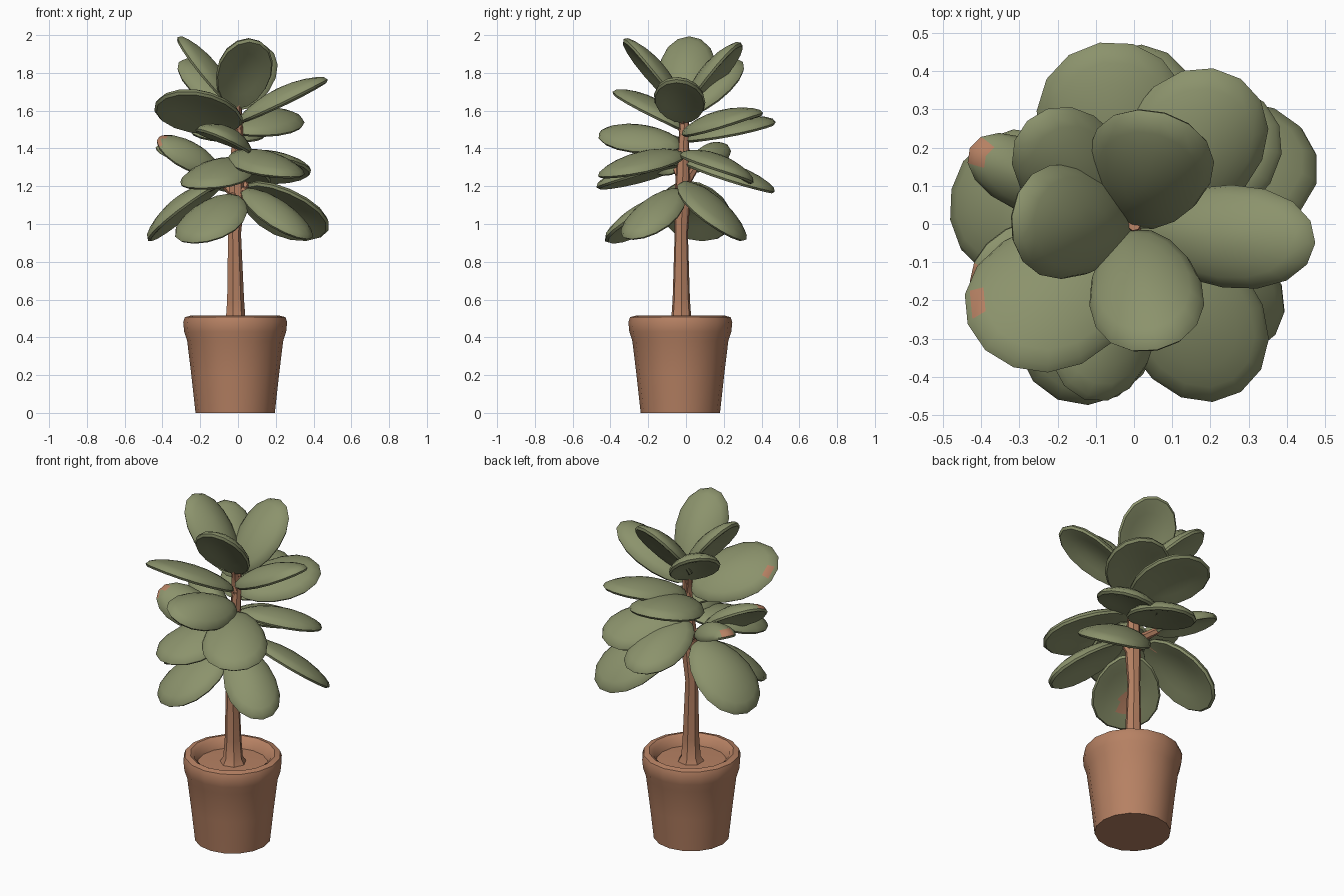
import bpy, bmesh, math
from mathutils import Vector, Matrix

if "Cube" in bpy.data.objects:
    bpy.data.objects.remove(bpy.data.objects["Cube"], do_unlink=True)


def material(name, rgb):
    m = bpy.data.materials.new(name)
    m.use_nodes = True
    m.diffuse_color = (*rgb, 1)
    bsdf = m.node_tree.nodes["Principled BSDF"]
    bsdf.inputs["Base Color"].default_value = (*rgb, 1)
    bsdf.inputs["Roughness"].default_value = 0.9
    return m


GREEN = material("leaf green", (0.26, 0.29, 0.15))
BROWN = material("terracotta brown", (0.47, 0.22, 0.125))


def finish(bm, name, mats, angle=40):
    bmesh.ops.recalc_face_normals(bm, faces=bm.faces)
    me = bpy.data.meshes.new(name)
    bm.to_mesh(me)
    bm.free()
    ob = bpy.data.objects.new(name, me)
    bpy.context.collection.objects.link(ob)
    for m in mats:
        me.materials.append(m)
    bpy.ops.object.select_all(action='DESELECT')
    bpy.context.view_layer.objects.active = ob
    ob.select_set(True)
    bpy.ops.object.shade_smooth_by_angle(angle=math.radians(angle))


def tube(name, points, radii, sides=7):
    """Tapered tube through a few points."""
    bm = bmesh.new()
    pts = [Vector(p) for p in points]
    rings = []
    for i, (p, r) in enumerate(zip(pts, radii)):
        d = pts[min(i + 1, len(pts) - 1)] - pts[max(i - 1, 0)]
        q = Vector((0, 0, 1)).rotation_difference(d)
        rings.append([bm.verts.new(p + q @ Vector((r * math.cos(a), r * math.sin(a), 0)))
                      for a in (2 * math.pi * k / sides for k in range(sides))])
    for a, b in zip(rings, rings[1:]):
        for k in range(sides):
            n = (k + 1) % sides
            bm.faces.new((a[k], a[n], b[n], b[k]))
    bm.faces.new(rings[0])
    bm.faces.new(rings[-1])
    finish(bm, name, [BROWN], 40)


# Pot: one lathed profile with a rolled rim and recessed soil
profile = [(0, 0), (0.210, 0), (0.232, 0.20), (0.254, 0.38), (0.270, 0.43), (0.275, 0.48),
           (0.266, 0.507), (0.235, 0.515), (0.212, 0.50), (0.195, 0.455), (0, 0.462)]
bm = bmesh.new()
vs = [bm.verts.new((r, 0, z)) for r, z in profile]
es = [bm.edges.new(e) for e in zip(vs, vs[1:])]
bmesh.ops.spin(bm, geom=vs + es, axis=(0, 0, 1), cent=(0, 0, 0),
               angle=2 * math.pi, steps=16, use_duplicate=False)
bmesh.ops.remove_doubles(bm, verts=bm.verts, dist=0.0005)
bmesh.ops.translate(bm, verts=bm.verts, vec=(-0.015, -0.03, 0))
finish(bm, "pot", [BROWN])

# Trunk with a flared foot
tube("trunk",
     [(-0.015, -0.025, 0.44), (-0.015, -0.025, 0.49), (-0.015, -0.025, 0.60), (-0.02, -0.025, 0.95),
      (-0.01, -0.02, 1.12), (-0.01, -0.015, 1.35), (0, -0.01, 1.50), (0, 0, 1.66)],
     [0.085, 0.055, 0.047, 0.036, 0.044, 0.034, 0.026, 0.018])


def leaf(name, tip, base_z, half_width, roll=0, start=0.01, spot=None, arch=0.04):
    """Thick oval leaf, domed across and arched along, on a short stem.
    spot = (x, y, +1 top or -1 underside) marks a small brown patch."""
    tip = Vector(tip)
    out = Vector((tip.x, tip.y, 0)).normalized()
    axis = Vector((-0.005, -0.012, base_z))
    base = axis + out * start
    along = (tip - base).normalized()
    side = Vector((0, 0, 1)).cross(along).normalized()
    side.rotate(Matrix.Rotation(math.radians(roll), 3, along))
    up = along.cross(side)
    half_len = (tip - base).length / 2
    mid = (tip + base) / 2

    bm = bmesh.new()
    bmesh.ops.create_uvsphere(bm, u_segments=16, v_segments=10, radius=1)
    for v in bm.verts:
        x, y, z = v.co
        thick = 0.033 * math.copysign(abs(z) ** 0.6, z)
        width = y * half_width * (1 + 0.12 * x)
        lift = arch * (1 - x * x) - 0.05 * y * y
        v.co = mid + along * (x * half_len) + side * width + up * (thick + lift)
    if spot:
        bm.normal_update()
        centre = Vector(spot[:2])
        for f in bm.faces:
            near = (f.calc_center_median().xy - centre).length < 0.036
            f.material_index = int(near and f.normal.dot(up) * spot[2] > 0.1)
    finish(bm, name, [GREEN, BROWN])
    tube(name + "_stem",
         [axis - Vector((0, 0, 0.08)), base, base + along * 0.08 + up * 0.012],
         [0.026, 0.021, 0.012], 6)


# Crown leaves, upright
leaf("crown_leaf_front", (0.06, -0.33, 1.98), 1.61, 0.15)
leaf("crown_leaf_back", (0.08, 0.29, 1.96), 1.60, 0.165)
leaf("crown_leaf_right", (-0.32, 0.02, 1.99), 1.61, 0.15)
leaf("crown_leaf_back_right", (-0.28, 0.27, 1.87), 1.57, 0.14)

# Upper ring, spreading and slightly raised
leaf("upper_leaf_left", (0.475, -0.05, 1.765), 1.54, 0.135)
leaf("upper_leaf_front_right", (-0.39, -0.33, 1.68), 1.50, 0.205, 20, spot=(-0.40, -0.20, 1))
leaf("upper_leaf_back_left", (0.28, 0.38, 1.58), 1.48, 0.18, 10)
leaf("upper_leaf_back", (-0.09, 0.475, 1.54), 1.44, 0.20)

# Middle ring, close to level
leaf("middle_leaf_front", (-0.13, -0.46, 1.48), 1.41, 0.15, -20)
leaf("middle_leaf_front_right", (-0.20, -0.46, 1.19), 1.33, 0.185)
leaf("middle_leaf_front_left", (0.28, -0.44, 1.25), 1.37, 0.18)
leaf("middle_leaf_back_left", (0.34, 0.32, 1.24), 1.36, 0.175, -15)
leaf("middle_leaf_back", (0.02, 0.47, 1.17), 1.32, 0.165)
leaf("middle_leaf_back_right", (-0.43, 0.20, 1.41), 1.28, 0.09, start=0.12, spot=(-0.41, 0.18, 1))
leaf("middle_leaf_right", (-0.43, -0.15, 1.44), 1.28, 0.12, -35, start=0.10, spot=(-0.42, -0.14, 1))

# Lower ring, drooping
leaf("lower_leaf_front_right", (-0.24, -0.40, 0.90), 1.15, 0.19, start=0.05, spot=(-0.17, -0.28, -1))
leaf("lower_leaf_front_left", (0.37, -0.29, 0.92), 1.18, 0.15, start=0.05)
leaf("lower_leaf_back_left", (0.44, 0.25, 0.93), 1.21, 0.20, -22, start=0.05)
leaf("lower_leaf_right", (-0.475, 0.09, 0.91), 1.22, 0.195, start=0.08, arch=0.055)
